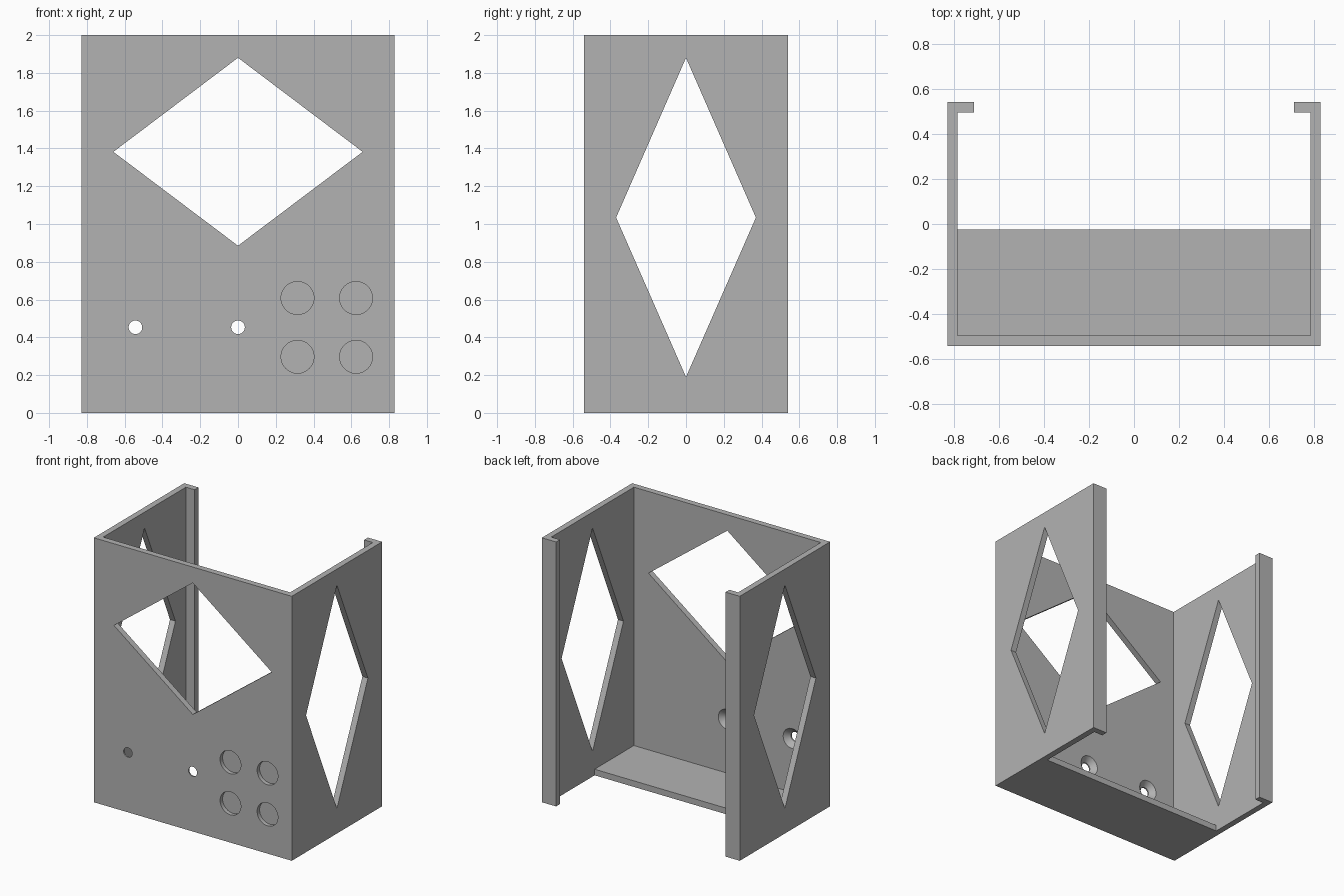
import bpy, bmesh, math
from mathutils import Matrix, Vector

cube = bpy.data.objects.get("Cube")
if cube:
    bpy.data.objects.remove(cube, do_unlink=True)

grey = bpy.data.materials.new("plain grey")
grey.use_nodes = True
grey.diffuse_color = (0.45, 0.45, 0.45, 1)
grey.node_tree.nodes["Principled BSDF"].inputs["Base Color"].default_value = grey.diffuse_color

W, D, H, T = 0.828, 0.54, 2.0, 0.046   # half width, half depth, height, wall


def make_object(name, bm):
    bmesh.ops.recalc_face_normals(bm, faces=bm.faces[:])
    mesh = bpy.data.meshes.new(name)
    bm.to_mesh(mesh)
    bm.free()
    mesh.materials.append(grey)
    obj = bpy.data.objects.new(name, mesh)
    bpy.context.collection.objects.link(obj)
    return obj


def prism(name, points, sweep):
    """Extrude a closed outline along a vector."""
    bm = bmesh.new()
    face = bm.faces.new([bm.verts.new(p) for p in points])
    result = bmesh.ops.extrude_face_region(bm, geom=[face])
    verts = [v for v in result["geom"] if isinstance(v, bmesh.types.BMVert)]
    bmesh.ops.translate(bm, verts=verts, vec=Vector(sweep))
    return make_object(name, bm)


def round_cutter(name, x, z, y0, y1, r0, r1):
    """Cylinder or cone running along y from y0 to y1."""
    bm = bmesh.new()
    bmesh.ops.create_cone(bm, cap_ends=True, segments=48, radius1=r0, radius2=r1, depth=y1 - y0)
    bm.transform(Matrix.Translation((x, (y0 + y1) / 2, z)) @ Matrix.Rotation(-math.pi / 2, 4, "X"))
    return make_object(name, bm)


def combine(target, other, operation):
    other.hide_render = True
    mod = target.modifiers.new(other.name, "BOOLEAN")
    mod.operation, mod.object, mod.solver = operation, other, "EXACT"
    bpy.context.view_layer.objects.active = target
    bpy.ops.object.modifier_apply(modifier=mod.name)
    bpy.data.objects.remove(other, do_unlink=True)


# Walls with inward lips at the rear, as one extruded plan
half = [(W, -D), (W, D), (0.709, D), (0.709, D - T), (W - T, D - T), (W - T, T - D)]
plan = half + [(-x, y) for x, y in reversed(half)]
shell = prism("enclosure_shell", [(x, y, 0) for x, y in plan], (0, 0, H))

# Half-depth floor
s = W - T / 2
floor = prism("floor", [(-s, T / 2 - D, 0), (s, T / 2 - D, 0), (s, -0.025, 0), (-s, -0.025, 0)],
              (0, 0, T))
combine(shell, floor, "UNION")

# Diamond openings in the front and through both sides
front = [(0, -0.7, 0.885), (0.66, -0.7, 1.382), (0, -0.7, 1.88), (-0.66, -0.7, 1.382)]
combine(shell, prism("front_opening", front, (0, 0.4, 0)), "DIFFERENCE")
side = [(-1, 0, 0.19), (-1, 0.37, 1.034), (-1, 0, 1.88), (-1, -0.37, 1.034)]
combine(shell, prism("side_opening", side, (2, 0, 0)), "DIFFERENCE")

# Screw holes, countersunk from the inside
inner = T - D
for x in (-0.543, 0):
    combine(shell, round_cutter("screw_hole", x, 0.453, -0.6, -0.4, 0.036, 0.036), "DIFFERENCE")
    combine(shell, round_cutter("countersink", x, 0.453, inner - 0.036, inner + 0.004,
                                0.036, 0.08), "DIFFERENCE")

# Four shallow round recesses in the front
for x in (0.315, 0.625):
    for z in (0.297, 0.608):
        combine(shell, round_cutter("recess", x, z, -0.6, 0.03 - D, 0.087, 0.087), "DIFFERENCE")

# Smooth hole walls, crisp corners
bpy.ops.object.select_all(action="DESELECT")
shell.select_set(True)
bpy.context.view_layer.objects.active = shell
bpy.ops.object.shade_smooth_by_angle(angle=math.radians(25))
